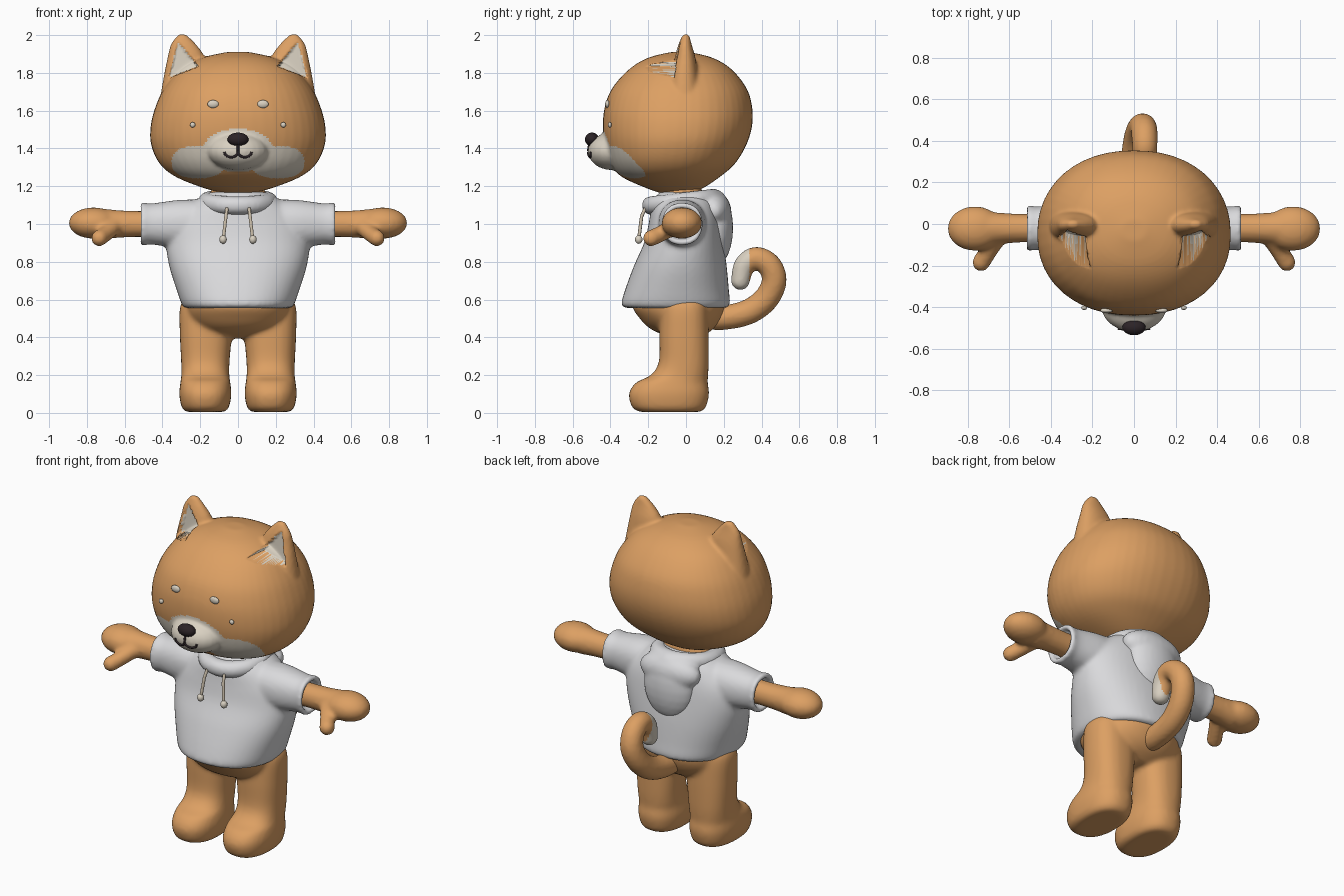
import bpy, bmesh, math
from mathutils import Matrix, Vector
from mathutils.bvhtree import BVHTree
from mathutils.geometry import intersect_point_tri_2d

if "Cube" in bpy.data.objects:
    bpy.data.objects.remove(bpy.data.objects["Cube"])


def material(name, rgb):
    m = bpy.data.materials.new(name)
    m.use_nodes = True
    m.diffuse_color = (*rgb, 1)
    bsdf = m.node_tree.nodes["Principled BSDF"]
    bsdf.inputs["Base Color"].default_value = (*rgb, 1)
    bsdf.inputs["Roughness"].default_value = 0.7
    return m


ORANGE = material("orange fur", (0.72, 0.35, 0.125))
CREAM = material("cream fur", (0.70, 0.64, 0.54))
GREY = material("pale grey cloth", (0.70, 0.70, 0.715))
BEIGE = material("beige cord", (0.58, 0.50, 0.39))
BLACK = material("soft black", (0.025, 0.017, 0.02))


def smooth_keys(keys, steps):
    """Catmull-Rom interpolation of equal-length tuples."""
    k = [Vector(p) for p in keys]
    k = [k[0]] + k + [k[-1]]
    out = []
    for a, b, c, d in zip(k, k[1:], k[2:], k[3:]):
        for i in range(steps):
            t = i / steps
            out.append(b + (c - a) * (t / 2) + (a * 2 - b * 5 + c * 4 - d) * (t * t / 2)
                       + (b * 3 - a - c * 3 + d) * (t ** 3 / 2))
    return out + [k[-1]]


def loft(bm, keys, power=2.2, side=1, steps=5, sides=48):
    """Stack of rounded rings: (z, centre x, centre y, radius x, radius y)."""
    rows = []
    for z, cx, cy, rx, ry in smooth_keys(keys, steps):
        row = []
        for i in range(sides):
            a = math.tau * i / sides
            c, s = math.cos(a), math.sin(a)
            x = cx + rx * math.copysign(abs(c) ** (2 / power), c)
            y = cy + ry * math.copysign(abs(s) ** (2 / power), s)
            row.append(bm.verts.new((x * side, y, z)))
        rows.append(row)
    for lo, hi in zip(rows, rows[1:]):
        for i in range(sides):
            j = (i + 1) % sides
            bm.faces.new((lo[i], lo[j], hi[j], hi[i]))
    bm.faces.new(rows[0][::-1])
    bm.faces.new(rows[-1])


def ball(bm, centre, radii, segments=24):
    mat = Matrix.Translation(centre) @ Matrix.Diagonal((*radii, 1))
    bmesh.ops.create_uvsphere(bm, u_segments=segments, v_segments=segments // 2, radius=1, matrix=mat)


def chain(bm, keys, steps=6, side=1):
    """Soft limb made of overlapping balls: (x, y, z, radius)."""
    for x, y, z, r in smooth_keys(keys, steps):
        ball(bm, (x * side, y, z), (r, r, r))


def build(name, bm, mats, voxel=0, smooth=4):
    bmesh.ops.recalc_face_normals(bm, faces=bm.faces)
    mesh = bpy.data.meshes.new(name)
    bm.to_mesh(mesh)
    bm.free()
    ob = bpy.data.objects.new(name, mesh)
    bpy.context.collection.objects.link(ob)
    if voxel:
        rem = ob.modifiers.new("fuse", 'REMESH')
        rem.mode, rem.voxel_size = 'VOXEL', voxel
        sm = ob.modifiers.new("soften", 'SMOOTH')
        sm.factor, sm.iterations = 0.5, smooth
        dg = bpy.context.evaluated_depsgraph_get()
        mesh = bpy.data.meshes.new_from_object(ob.evaluated_get(dg))
        ob.modifiers.clear()
        ob.data = mesh
    mesh.materials.clear()
    for m in mats:
        mesh.materials.append(m)
    for p in mesh.polygons:
        p.use_smooth, p.material_index = True, 0
    return ob


def cord(name, points, radius, mat):
    cu = bpy.data.curves.new(name, 'CURVE')
    cu.dimensions, cu.bevel_depth, cu.bevel_resolution = '3D', radius, 3
    cu.use_fill_caps = True
    sp = cu.splines.new('POLY')
    sp.points.add(len(points) - 1)
    for p, co in zip(sp.points, points):
        p.co = (*co, 1)
    cu.materials.append(mat)
    ob = bpy.data.objects.new(name, cu)
    bpy.context.collection.objects.link(ob)


# Head with muzzle and ears
bm = bmesh.new()
loft(bm, [(1.165, 0, -.06, .08, .08), (1.19, 0, -.06, .18, .15), (1.25, 0, -.08, .33, .26),
          (1.32, 0, -.07, .415, .33), (1.42, 0, -.055, .46, .375), (1.52, 0, -.045, .462, .395),
          (1.62, 0, -.04, .437, .39), (1.72, 0, -.035, .39, .355), (1.82, 0, -.03, .305, .27),
          (1.88, 0, -.03, .19, .17), (1.91, 0, -.03, .06, .05)])
ball(bm, (0, -.39, 1.385), (.16, .13, .1))
for s in (1, -1):
    loft(bm, [(1.62, .30, -.01, .12, .1), (1.78, .285, -.01, .108, .075), (1.88, .275, -.005, .098, .055),
              (1.95, .288, -.005, .067, .035), (2.005, .296, 0, .02, .016)], side=s)
head = build("head", bm, [ORANGE, CREAM], .0105)

# Hollow inner ears and pale face markings
EAR = [Vector(p) for p in ((.365, 1.775), (.318, 1.965), (.212, 1.835))]


def in_ear(co):
    return co.y < .02 and intersect_point_tri_2d(Vector((abs(co.x), co.z)), *EAR) != 0


def in_mask(co):
    x, z = abs(co.x), co.z
    muzzle = (x / .185) ** 2 + ((z - 1.39) / .115) ** 2 < 1
    cheek = (abs(x - .21) / .142) ** 2.4 + (abs(z - 1.327) / .085) ** 2.4 < 1
    return co.y < -.1 and (muzzle or cheek)


for p in head.data.polygons:
    if in_mask(p.center) or (in_ear(p.center) and p.normal.y < .1):
        p.material_index = 1
for v in head.data.vertices:
    if in_ear(v.co):
        v.co.y += max(0, -.025 - v.co.y) * .8

# Nose, mouth and small face spots placed on the head surface
hm = bmesh.new()
hm.from_mesh(head.data)
tree = BVHTree.FromBMesh(hm)
hm.free()


def on_face(x, z, lift=0.0):
    hit = tree.ray_cast(Vector((x, -2, z)), Vector((0, 1, 0)))[0]
    return Vector((x, hit.y - lift, z))


bm = bmesh.new()
ball(bm, (0, -.498, 1.448), (.056, .037, .036))
build("nose", bm, [BLACK])
cord("nose_line", [on_face(0, z) for z in (1.43, 1.41, 1.385)], .007, BLACK)
for s, label in ((1, "left"), (-1, "right")):
    arc = [math.pi * i / 10 for i in range(11)]
    cord(label + "_mouth", [on_face(s * (.036 - .036 * math.cos(a)), 1.382 - .028 * math.sin(a)) for a in arc],
         .007, BLACK)
    bm = bmesh.new()
    ball(bm, on_face(s * .132, 1.635, .004), (.03, .012, .021))
    build(label + "_brow_spot", bm, [CREAM])
    bm = bmesh.new()
    ball(bm, on_face(s * .24, 1.525, .01), (.014, .01, .014))
    build(label + "_cheek_spot", bm, [CREAM])

# Body with legs, feet, arms and thumbs
bm = bmesh.new()
loft(bm, [(.395, 0, 0, .1, .07), (.44, 0, -.02, .2, .16), (.5, 0, -.03, .26, .215), (.58, 0, -.04, .28, .245),
          (.7, 0, -.03, .28, .2), (.95, 0, -.01, .25, .14), (1.2, 0, -.02, .13, .1)])
for s in (1, -1):
    loft(bm, [(.005, .173, -.085, .1, .16), (.03, .173, -.09, .125, .195), (.1, .173, -.09, .138, .212),
              (.16, .173, -.075, .132, .19), (.2, .173, -.035, .127, .152), (.27, .173, -.012, .128, .132),
              (.42, .17, -.01, .138, .13), (.56, .165, -.01, .142, .125), (.62, .15, -.01, .12, .11)],
         power=2.4, side=s)
    chain(bm, [(.3, -.02, 1, .075), (.5, -.02, 1, .07), (.62, -.02, 1.0, .073), (.7, -.02, 1.0, .08)], side=s)
    ball(bm, (.765 * s, -.022, 1.005), (.133, .108, .083))
    chain(bm, [(.66, -.07, .985, .045), (.70, -.13, .95, .043), (.735, -.185, .925, .044)], side=s)
build("body", bm, [ORANGE], .013, 6)

# Curled tail with a pale tip
bm = bmesh.new()
chain(bm, [(0, .08, .51, .065), (0, .2, .505, .066), (.005, .33, .535, .067), (.02, .425, .605, .067),
           (.04, .467, .7, .066), (.05, .44, .782, .064), (.052, .37, .818, .061), (.05, .31, .78, .057),
           (.05, .288, .70, .05)])
tail = build("tail", bm, [ORANGE, CREAM], .011)
for p in tail.data.polygons:
    if p.center.y < .335 and p.center.z > .62:
        p.material_index = 1

# Hooded top with wide short sleeves
bm = bmesh.new()
loft(bm, [(.555, 0, -.055, .28, .262), (.575, 0, -.055, .298, .287), (.65, 0, -.048, .325, .275),
          (.78, 0, -.03, .365, .245), (.9, 0, -.012, .38, .21), (1.0, 0, -.008, .36, .19),
          (1.08, 0, -.01, .29, .175), (1.13, 0, -.01, .22, .16), (1.17, 0, -.01, .15, .13)])
for s in (1, -1):
    sleeve = bmesh.new()
    loft(sleeve, [(.1, 0, 0, .13, .13), (.3, 0, 0, .128, .125), (.42, 0, 0, .113, .108), (.47, 0, 0, .108, .104),
                  (.505, 0, 0, .114, .109), (.518, 0, 0, .104, .1), (.512, 0, 0, .086, .084),
                  (.47, 0, 0, .08, .078)], side=1, steps=4)
    turn = Matrix.Translation((0, -.02, 1.0)) @ Matrix.Rotation(s * math.pi / 2, 4, 'Y')
    sleeve.transform(turn)
    temp = bpy.data.meshes.new("temp")
    sleeve.to_mesh(temp)
    sleeve.free()
    bm.from_mesh(temp)
    bpy.data.meshes.remove(temp)
build("hoodie", bm, [GREY], .0125, 6)

# Rolled collar and the hood hanging down the back
bm = bmesh.new()
ring = [math.tau * i / 12 for i in range(13)]
chain(bm, [(.163 * math.cos(a), -.02 + .165 * math.sin(a), 1.118 + .02 * math.sin(a), .05) for a in ring], 4)
ball(bm, (0, .15, 1.07), (.2, .09, .1))
ball(bm, (0, .155, .98), (.165, .095, .205))
build("hood", bm, [GREY], .0125, 6)

# Drawstrings with round ends
for s, label in ((1, "left"), (-1, "right")):
    cord(label + "_drawstring", [(s * .058, -.215, 1.085), (s * .064, -.235, 1.04), (s * .078, -.25, .92)], .009, BEIGE)
    bm = bmesh.new()
    ball(bm, (s * .079, -.25, .918), (.02, .02, .023), 16)
    build(label + "_drawstring_end", bm, [CREAM])
